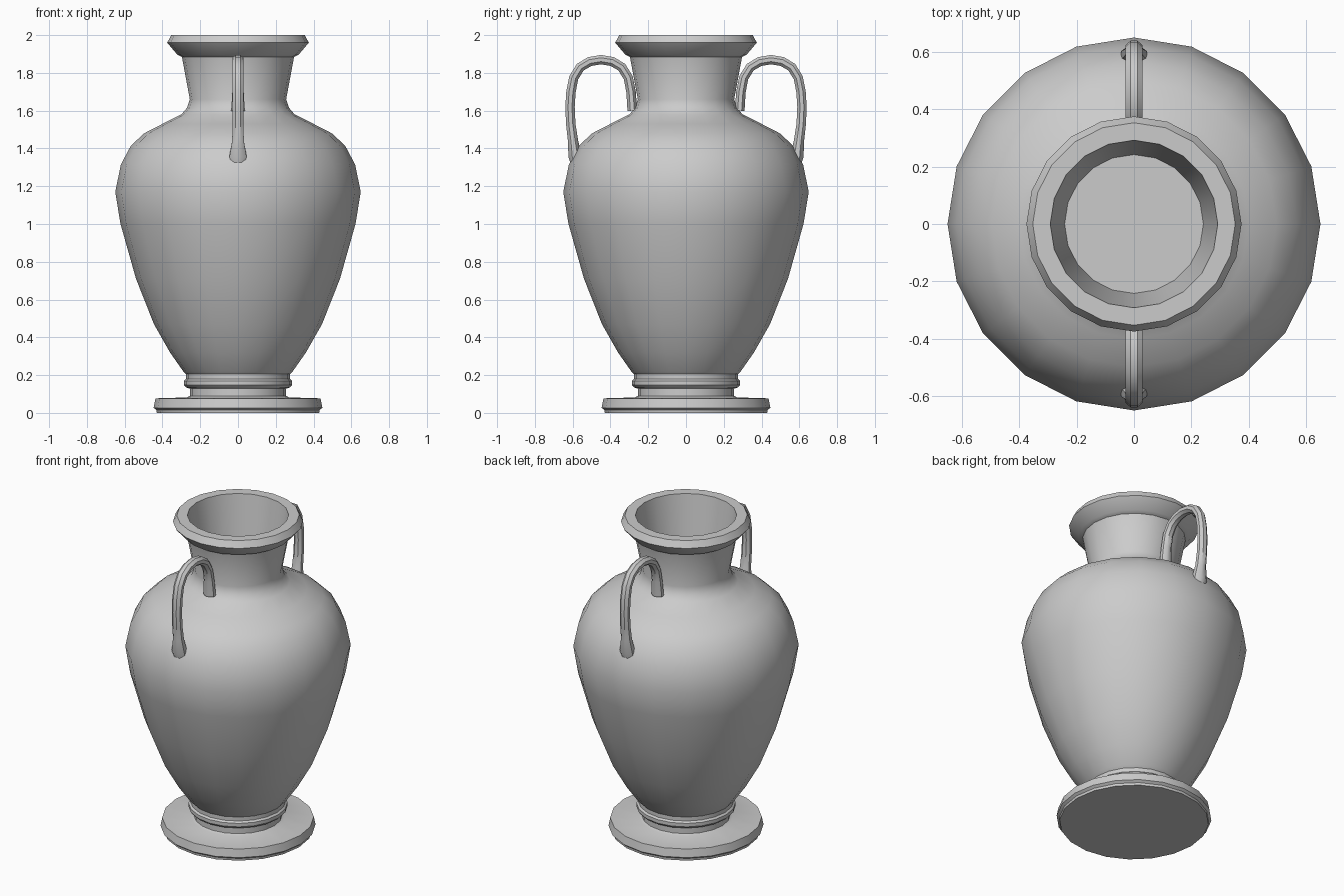
import bpy, bmesh
from math import sin, cos, pi, radians
from mathutils import Vector

if "Cube" in bpy.data.objects:
    bpy.data.objects.remove(bpy.data.objects["Cube"])

SIDES = 20


def finish(name, bm, angle):
    bmesh.ops.recalc_face_normals(bm, faces=bm.faces)
    for f in bm.faces:
        f.smooth = True
    me = bpy.data.meshes.new(name)
    bm.to_mesh(me)
    bm.free()
    me.set_sharp_from_angle(angle=radians(angle))
    ob = bpy.data.objects.new(name, me)
    bpy.context.collection.objects.link(ob)
    return ob


def skin(bm, rings, cap_start, cap_end):
    n = len(rings[0])
    vs = [[bm.verts.new(p) for p in r] for r in rings]
    for a, b in zip(vs, vs[1:]):
        for i in range(n):
            j = (i + 1) % n
            bm.faces.new((a[i], a[j], b[j], b[i]))
    if cap_start:
        bm.faces.new(vs[0][::-1])
    if cap_end:
        bm.faces.new(vs[-1])


def lathe(name, profile, cap_start=False, cap_end=False, angle=35):
    bm = bmesh.new()
    rings = [[(r * cos(2 * pi * i / SIDES), r * sin(2 * pi * i / SIDES), z)
              for i in range(SIDES)] for r, z in profile]
    skin(bm, rings, cap_start, cap_end)
    return finish(name, bm, angle)


# Foot: wide disc, waist and collar ring
lathe("foot", [(.43, 0), (.432, .015), (.447, .027), (.437, .077), (.27, .082),
               (.255, .09), (.255, .128), (.275, .135), (.286, .148),
               (.286, .17), (.275, .18), (.275, .205)], cap_start=True)

# Vessel: belly, shoulder, neck, lip, and the inside of the neck
lathe("vessel", [(.275, .205), (.29, .22), (.36, .32), (.445, .47), (.54, .71),
                 (.622, 1.0), (.65, 1.17), (.62, 1.315), (.567, 1.415),
                 (.497, 1.48), (.4, 1.53), (.3, 1.58), (.27, 1.615),
                 (.255, 1.66), (.297, 1.885), (.32, 1.895), (.375, 1.96),
                 (.353, 2.0), (.292, 2.0), (.242, 1.66)], cap_end=True)

# Handle path: (distance from axis, height, half width in x, half thickness)
PATH = [(.575, 1.29, .035, .025), (.588, 1.36, .045, .035), (.598, 1.44, .031, .027),
        (.61, 1.53, .029, .025), (.614, 1.62, .029, .025), (.609, 1.70, .029, .025),
        (.594, 1.775, .029, .025), (.56, 1.83, .029, .025), (.51, 1.86, .029, .025),
        (.45, 1.87, .029, .025), (.39, 1.86, .029, .025), (.34, 1.83, .029, .025),
        (.306, 1.775, .029, .025), (.291, 1.70, .03, .025), (.284, 1.6, .036, .026)]


def handle(name, s):
    bm = bmesh.new()
    rings = []
    for k, (d, z, w, t) in enumerate(PATH):
        a, b = PATH[max(k - 1, 0)], PATH[min(k + 1, len(PATH) - 1)]
        tan = Vector((0, b[0] - a[0], b[1] - a[1])).normalized()
        nor = Vector((0, tan.z, -tan.y))
        ring = []
        for i in range(8):
            q = 2 * pi * (i + .5) / 8
            p = Vector((1.08 * w * cos(q), d, z)) + nor * (1.08 * t * sin(q))
            ring.append((p.x * s, p.y * s, p.z))
        rings.append(ring)
    skin(bm, rings, True, True)
    return finish(name, bm, 40)


# Front and back handles
handle("handle_front", -1)
handle("handle_back", 1)
